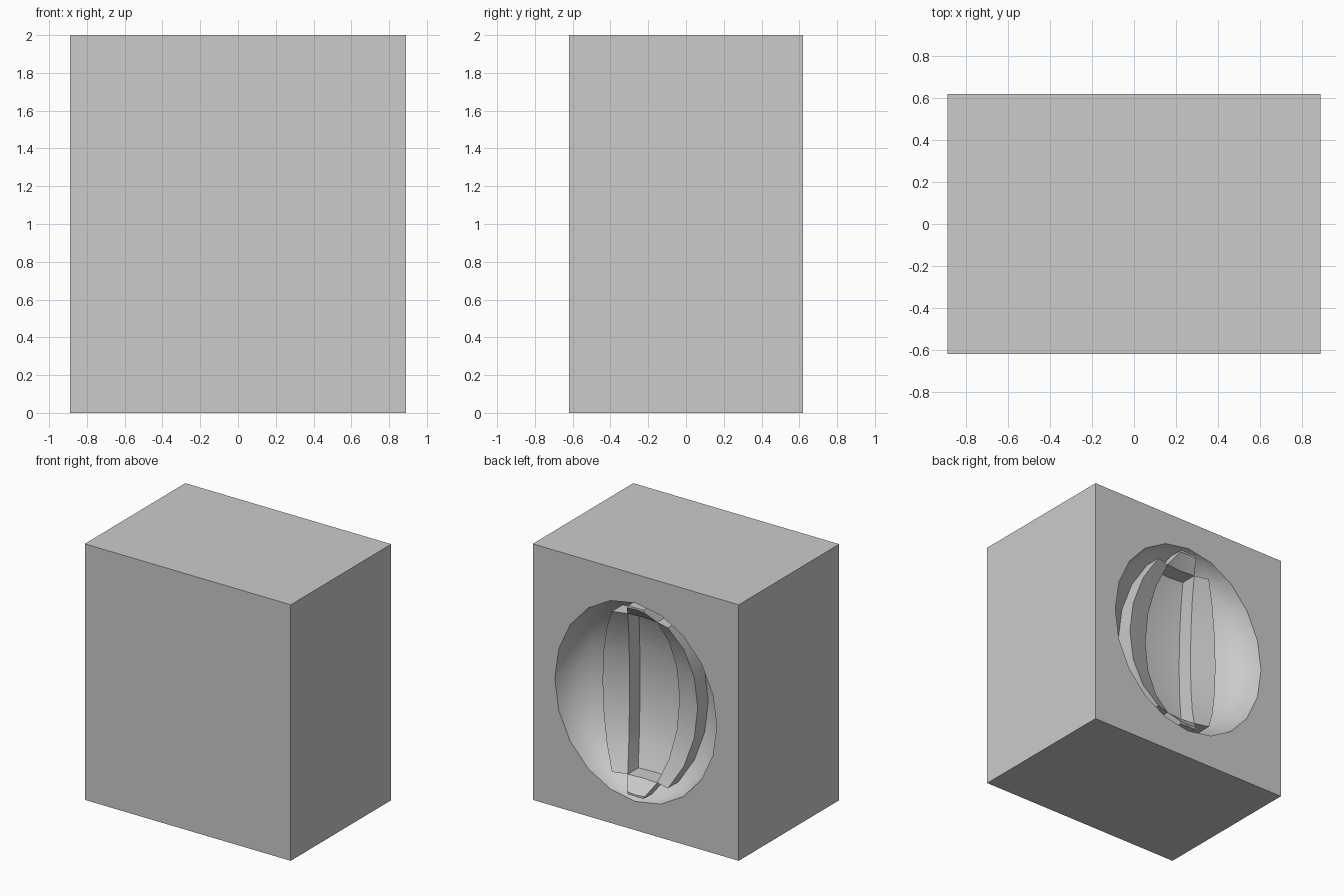
import bpy, bmesh, math
from mathutils import Vector

if "Cube" in bpy.data.objects:
    bpy.data.objects.remove(bpy.data.objects["Cube"])

WIDTH, DEPTH, HEIGHT = 1.78, 1.24, 2.0
RX, RY, RZ = 0.70, 0.38, 0.775      # radii of the hollow
RAISE = 0.13                        # height of the ribs in the hollow
CENTRE = Vector((0, DEPTH / 2, HEIGHT / 2))


def make_object(name, bm):
    mesh = bpy.data.meshes.new(name)
    bm.to_mesh(mesh)
    bm.free()
    obj = bpy.data.objects.new(name, mesh)
    bpy.context.collection.objects.link(obj)
    return obj


def is_rib(face):
    """Two upright ribs plus a short bar above and below, on the far wall."""
    c = face.calc_center_median()
    if c.y > 0:
        return False
    lon = abs(math.degrees(math.atan2(c.x, -c.y)))
    lat = abs(math.degrees(math.atan2(c.z, math.hypot(c.x, c.y))))
    upright = 18 < lon < 36 and lat < 54
    end_bar = lon < 18 and 54 < lat < 72
    return upright or end_bar


# Solid block
bm = bmesh.new()
bmesh.ops.create_cube(bm, size=1)
bmesh.ops.scale(bm, vec=(WIDTH, DEPTH, HEIGHT), verts=bm.verts)
bmesh.ops.translate(bm, vec=(0, 0, HEIGHT / 2), verts=bm.verts)
block = make_object("mould_block", bm)

# Ellipsoid cutter with rib panels pushed in towards the opening
bm = bmesh.new()
bmesh.ops.create_uvsphere(bm, u_segments=20, v_segments=10, radius=1)
ribs = [f for f in bm.faces if is_rib(f)]
bmesh.ops.scale(bm, vec=(RX, RY, RZ), verts=bm.verts)
new = bmesh.ops.extrude_face_region(bm, geom=ribs)["geom"]
bmesh.ops.translate(bm, vec=(0, RAISE, 0),
                    verts=[g for g in new if isinstance(g, bmesh.types.BMVert)])
bmesh.ops.delete(bm, geom=[f for f in ribs if f.is_valid], context="FACES")
bmesh.ops.translate(bm, vec=CENTRE, verts=bm.verts)
cutter = make_object("hollow_cutter", bm)
cutter.hide_render = True

# Carve the hollow out of the back
mod = block.modifiers.new("hollow", "BOOLEAN")
mod.operation = "DIFFERENCE"
mod.solver = "EXACT"
mod.object = cutter
bpy.context.view_layer.objects.active = block
block.select_set(True)
bpy.ops.object.modifier_apply(modifier=mod.name)
bpy.data.objects.remove(cutter)
bpy.ops.object.shade_smooth_by_angle(angle=math.radians(30))
